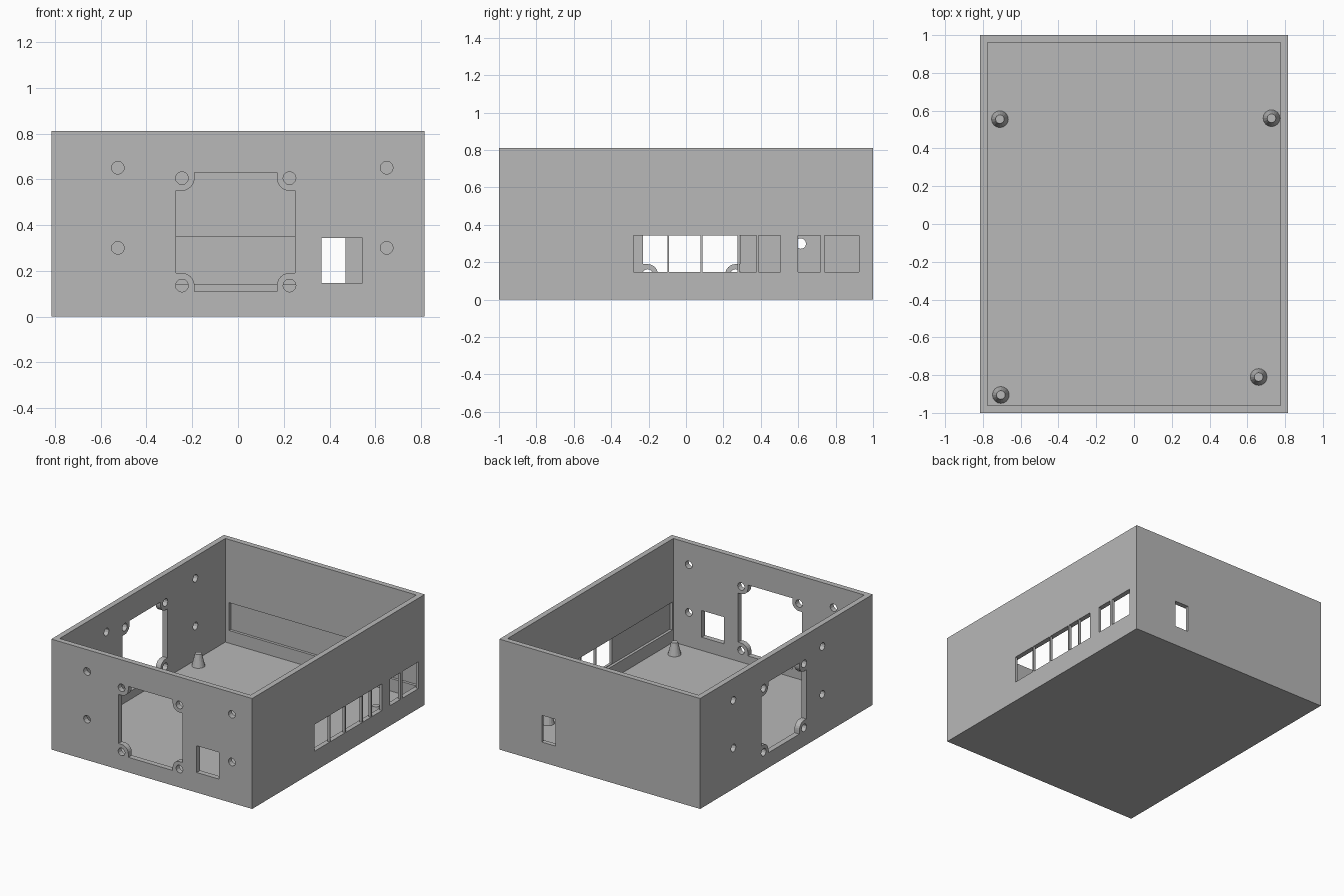
import bpy, bmesh, math
from mathutils import Matrix, Vector

if "Cube" in bpy.data.objects:
    bpy.data.objects.remove(bpy.data.objects["Cube"])

grey = bpy.data.materials.new("plain grey")
grey.use_nodes = True
grey.diffuse_color = (0.48, 0.48, 0.48, 1)
grey.node_tree.nodes["Principled BSDF"].inputs["Base Color"].default_value = (0.48, 0.48, 0.48, 1)

W, D, H, WALL, FLOOR = 0.815, 1.0, 0.81, 0.04, 0.05
PORT_LOW, PORT_HIGH = 0.147, 0.343


def finish(bm, name):
    bmesh.ops.recalc_face_normals(bm, faces=bm.faces)
    mesh = bpy.data.meshes.new(name)
    bm.to_mesh(mesh)
    bm.free()
    mesh.materials.append(grey)
    obj = bpy.data.objects.new(name, mesh)
    bpy.context.scene.collection.objects.link(obj)
    return obj


def box(name, low, high):
    low, high = Vector(low), Vector(high)
    bm = bmesh.new()
    bmesh.ops.create_cube(bm, size=1, matrix=Matrix.Translation((low + high) / 2)
                          @ Matrix.Diagonal((*(high - low), 1)))
    return finish(bm, name)


def prism(name, outline, side):
    """Extrude a (u, z) outline through the front wall or the -x wall."""
    def place(u, z, depth):
        return (u, -D + depth, z) if side == "front" else (-W + depth, u, z)
    bm = bmesh.new()
    face = bm.faces.new([bm.verts.new(place(u, z, -0.03)) for u, z in outline])
    ext = bmesh.ops.extrude_face_region(bm, geom=[face])["geom"]
    shift = Vector(place(0, 0, 0.1)) - Vector(place(0, 0, 0))
    bmesh.ops.translate(bm, vec=shift, verts=[v for v in ext if isinstance(v, bmesh.types.BMVert)])
    return finish(bm, name)


def circle(u, z, r, n=12):
    return [(u + r * math.cos(math.tau * i / n), z + r * math.sin(math.tau * i / n)) for i in range(n)]


def fan_outline(cu, cz, half=0.26, hole=0.235, r=0.055):
    """Square opening whose corners curve inward around the screw holes."""
    points = []
    for sx, sz in ((1, 1), (-1, 1), (-1, -1), (1, -1)):
        corner = [(half, hole - r)]
        for i in range(7):
            a = math.radians(270 - 15 * i)
            corner.append((hole + r * math.cos(a), hole + r * math.sin(a)))
        corner.append((hole - r, half))
        if sx * sz < 0:
            corner.reverse()
        points += [(cu + sx * x, cz + sz * z) for x, z in corner]
    return points


# Hollow case and the shallow board recess inside the walls
case = box("case", (-W, -D, 0), (W, D, H))
cutters = [
    box("cavity", (WALL - W, WALL - D, FLOOR), (W - WALL, D - WALL, H + 0.1)),
    box("board_recess", (-0.745, -0.95, 0.143), (0.795, 0.98, 0.347)),
    box("front_port", (0.365, -1.1, PORT_LOW), (0.545, -0.9, PORT_HIGH)),
    box("back_port", (0.36, 0.9, PORT_LOW), (0.47, 1.1, PORT_HIGH)),
]

# Row of connector ports on the +x side
for a, b in ((-0.28, -0.10), (-0.09, 0.078), (0.088, 0.275), (0.286, 0.378),
             (0.388, 0.505), (0.60, 0.72), (0.74, 0.925)):
    cutters.append(box("side_port", (0.7, a, PORT_LOW), (0.9, b, PORT_HIGH)))

# Fan openings, fan screw holes and mounting holes
for side, centre, mounts in (("front", -0.01, (-0.525, 0.65)), ("left", 0.03, (-0.417, 0.614))):
    cutters.append(prism("fan_opening", fan_outline(centre, 0.37), side))
    for dz in (-0.235, 0.235):
        for du in (-0.235, 0.235):
            cutters.append(prism("fan_screw", circle(centre + du, 0.37 + dz, 0.028), side))
    for z in (0.30, 0.65):
        for u in mounts:
            cutters.append(prism("mount_hole", circle(u, z, 0.028), side))

for cutter in cutters:
    cutter.hide_render = True
    mod = case.modifiers.new(cutter.name, "BOOLEAN")
    mod.operation = "DIFFERENCE"
    mod.solver = "EXACT"
    mod.object = cutter

# Bake the cuts and drop the cutters
bpy.context.view_layer.update()
baked = bpy.data.meshes.new_from_object(case.evaluated_get(bpy.context.evaluated_depsgraph_get()))
case.modifiers.clear()
case.data = baked
for cutter in cutters:
    bpy.data.objects.remove(cutter)

# Tapered board standoffs on the floor
for x, y in ((-0.71, 0.555), (0.728, 0.56), (-0.705, -0.905), (0.66, -0.81)):
    bm = bmesh.new()
    bmesh.ops.create_cone(bm, cap_ends=True, segments=16, radius1=0.047, radius2=0.023, depth=0.1,
                          matrix=Matrix.Translation((x, y, FLOOR + 0.04)))
    finish(bm, "standoff")
